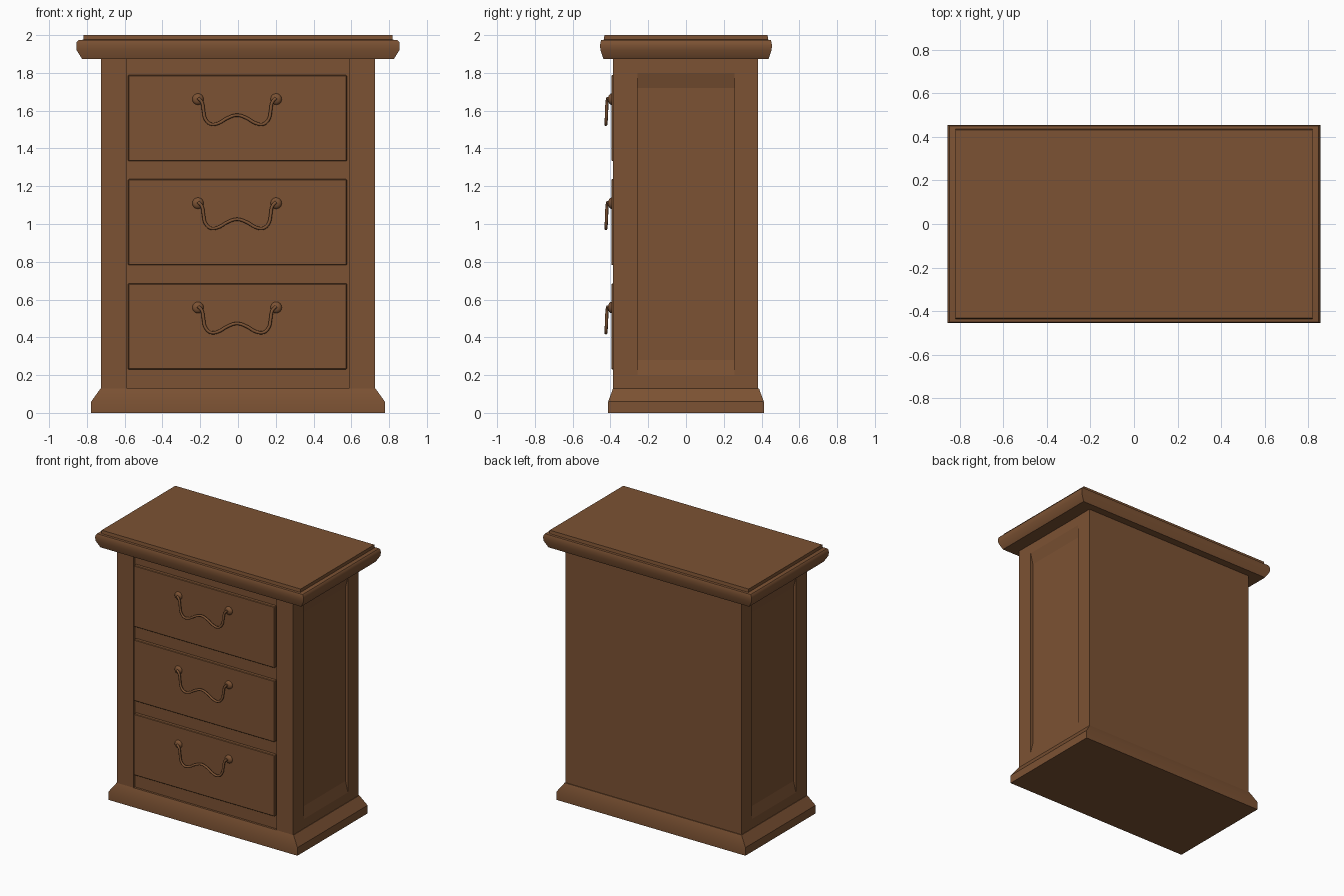
import bpy, bmesh, math
from mathutils import Vector

if "Cube" in bpy.data.objects:
    bpy.data.objects.remove(bpy.data.objects["Cube"])

wood = bpy.data.materials.new("brown wood")
wood.diffuse_color = (0.2, 0.084, 0.033, 1)
wood.use_nodes = True
wood.node_tree.nodes["Principled BSDF"].inputs["Base Color"].default_value = wood.diffuse_color


def finish(name, bm, smooth=False):
    bmesh.ops.recalc_face_normals(bm, faces=bm.faces)
    me = bpy.data.meshes.new(name)
    bm.to_mesh(me)
    bm.free()
    ob = bpy.data.objects.new(name, me)
    bpy.context.collection.objects.link(ob)
    me.materials.append(wood)
    if smooth:
        bpy.ops.object.select_all(action='DESELECT')
        ob.select_set(True)
        bpy.context.view_layer.objects.active = ob
        bpy.ops.object.shade_smooth_by_angle(angle=math.radians(35))
    return ob


def box(name, x0, x1, y0, y1, z0, z1, bevel=0):
    bm = bmesh.new()
    bmesh.ops.create_cube(bm, size=1)
    for v in bm.verts:
        v.co = ((x0 + x1) / 2 + v.co.x * (x1 - x0),
                (y0 + y1) / 2 + v.co.y * (y1 - y0),
                (z0 + z1) / 2 + v.co.z * (z1 - z0))
    if bevel:
        bmesh.ops.bevel(bm, geom=bm.edges[:], offset=bevel, segments=1, affect='EDGES')
    return finish(name, bm)


def moulding(name, rings):
    """Stack of rectangles (half x, half y, z) skinned into a solid."""
    bm = bmesh.new()
    loops = [[bm.verts.new((sx * hx, sy * hy, z))
              for sx, sy in ((-1, -1), (1, -1), (1, 1), (-1, 1))] for hx, hy, z in rings]
    for a, b in zip(loops, loops[1:]):
        for i in range(4):
            j = (i + 1) % 4
            bm.faces.new((a[i], a[j], b[j], b[i]))
    bm.faces.new(loops[0])
    bm.faces.new(loops[-1])
    return finish(name, bm, True)


def side_rail(name, s, profile):
    """Rail along y from an (x, z) profile, sloping in towards the panel."""
    bm = bmesh.new()
    a, b = [[bm.verts.new((s * x, y, z)) for x, z in profile] for y in (-0.262, 0.262)]
    n = len(profile)
    for i in range(n):
        bm.faces.new((a[i], a[(i + 1) % n], b[(i + 1) % n], b[i]))
    bm.faces.new(a)
    bm.faces.new(b)
    finish(name, bm)


# Plinth and moulded top
moulding("plinth", [(0.777, 0.412, 0), (0.777, 0.412, 0.06), (0.727, 0.386, 0.13)])
moulding("top", [(0.825, 0.437, 1.873), (0.854, 0.453, 1.92), (0.856, 0.455, 1.945),
                 (0.854, 0.453, 1.962), (0.845, 0.449, 1.973), (0.818, 0.435, 1.976),
                 (0.818, 0.432, 2.0)])

# Carcass, whose faces show as side panels and front rails
box("carcass", -0.703, 0.703, -0.37, 0.38, 0.1, 1.9)

# Corner posts and side rails
for s, side in ((-1, "left"), (1, "right")):
    lo, hi = sorted((s * 0.588, s * 0.724))
    box(side + "_front_post", lo, hi, -0.386, -0.258, 0.1, 1.9)
    lo, hi = sorted((s * 0.703, s * 0.724))
    box(side + "_back_post", lo, hi, 0.258, 0.38, 0.1, 1.9)
    side_rail(side + "_lower_rail", s, [(0.69, 0.1), (0.723, 0.1), (0.723, 0.2),
                                        (0.703, 0.28), (0.69, 0.28)])
    side_rail(side + "_upper_rail", s, [(0.69, 1.9), (0.723, 1.9), (0.723, 1.8),
                                        (0.703, 1.72), (0.69, 1.72)])

# Swan-neck handle path, right half: (x, y offset from drawer, z offset from knob)
half = [(0, -0.025, -0.085), (0.05, -0.027, -0.1), (0.1, -0.029, -0.128),
        (0.14, -0.029, -0.132), (0.168, -0.027, -0.105), (0.178, -0.025, -0.06),
        (0.187, -0.023, -0.015), (0.207, -0.019, 0.006)]
path = [(-x, y, z) for x, y, z in half[:0:-1]] + half
FRONT = -0.395

for i, z0 in enumerate((0.23, 0.782, 1.333)):
    # Drawer front
    box(f"drawer_{i + 1}", -0.582, 0.576, FRONT, -0.36, z0, z0 + 0.455, 0.004)
    kz = z0 + 0.228

    # Bent wire handle
    cu = bpy.data.curves.new("handle", 'CURVE')
    cu.dimensions = '3D'
    cu.bevel_depth = 0.0085
    cu.bevel_resolution = 2
    cu.resolution_u = 5
    cu.use_fill_caps = True
    sp = cu.splines.new('BEZIER')
    sp.bezier_points.add(len(path) - 1)
    for p, (x, y, z) in zip(sp.bezier_points, path):
        p.co = Vector((x - 0.005, FRONT + y, kz + 0.1 + z))
        p.handle_left_type = p.handle_right_type = 'AUTO'
    cu.materials.append(wood)
    ob = bpy.data.objects.new(f"handle_{i + 1}", cu)
    bpy.context.collection.objects.link(ob)

    # Round mounts behind the handle ends
    for s in (-1, 1):
        bm = bmesh.new()
        bmesh.ops.create_uvsphere(bm, u_segments=16, v_segments=8, radius=1)
        for v in bm.verts:
            v.co = (s * 0.207 - 0.005 + v.co.x * 0.03, FRONT + v.co.y * 0.018,
                    kz + 0.1 + v.co.z * 0.03)
        finish(f"handle_mount_{i + 1}_{'left' if s < 0 else 'right'}", bm, True)
